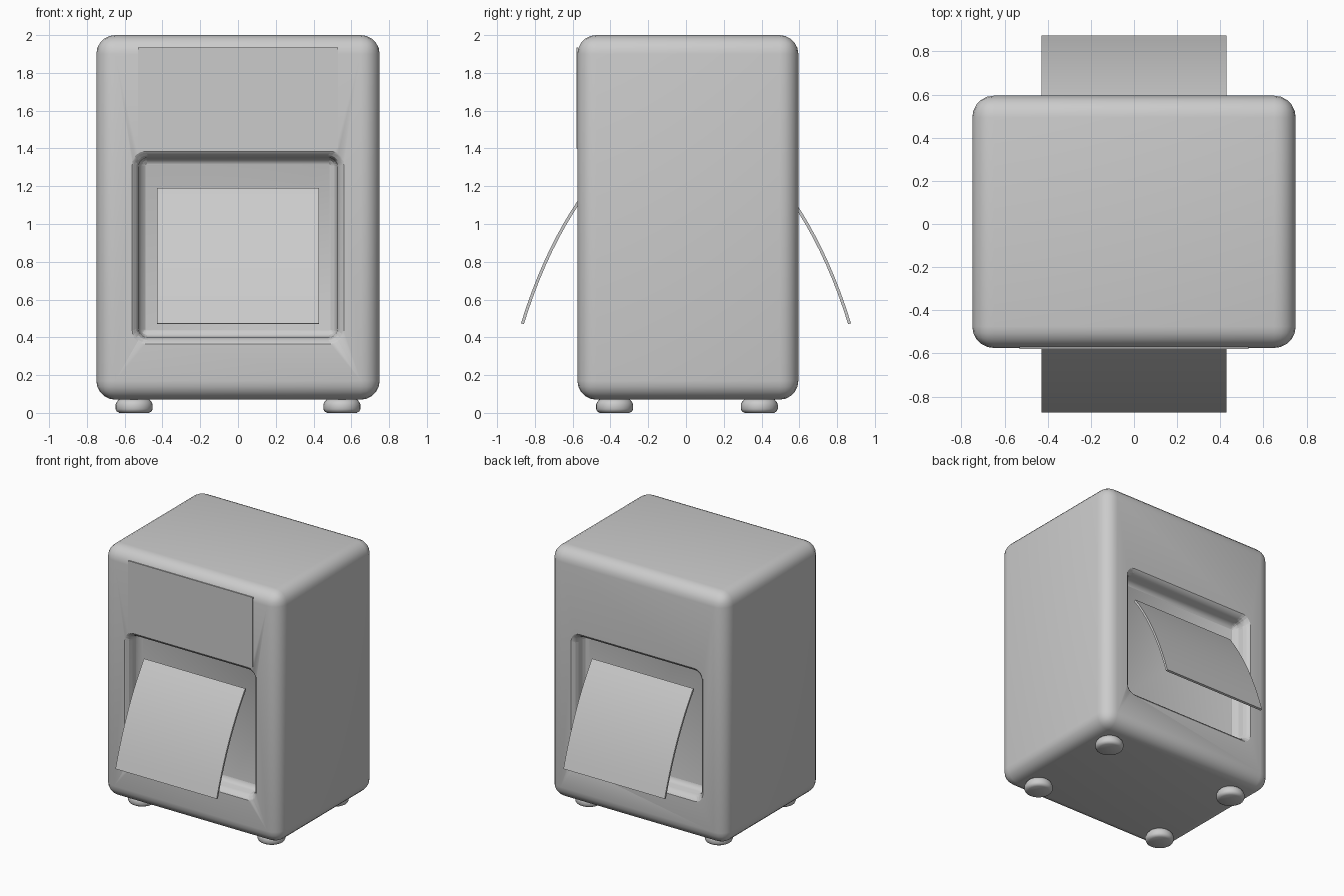
import bpy, bmesh, math
from mathutils import Vector

if "Cube" in bpy.data.objects:
    bpy.data.objects.remove(bpy.data.objects["Cube"])

grey = bpy.data.materials.new("plain grey")
grey.diffuse_color = (0.6, 0.6, 0.6, 1)
grey.use_nodes = True
grey.node_tree.nodes["Principled BSDF"].inputs["Base Color"].default_value = grey.diffuse_color


def finish(bm, name, smooth=True, angle=35):
    bmesh.ops.recalc_face_normals(bm, faces=bm.faces)
    me = bpy.data.meshes.new(name)
    bm.to_mesh(me)
    bm.free()
    ob = bpy.data.objects.new(name, me)
    bpy.context.collection.objects.link(ob)
    me.materials.append(grey)
    if smooth:
        smooth_shade(ob, angle)
    return ob


def smooth_shade(ob, angle=35):
    bpy.ops.object.select_all(action='DESELECT')
    ob.select_set(True)
    bpy.context.view_layer.objects.active = ob
    bpy.ops.object.shade_smooth_by_angle(angle=math.radians(angle))


def box(name, lo, hi, bevel=0, segs=4):
    bm = bmesh.new()
    bmesh.ops.create_cube(bm, size=1)
    lo, hi = Vector(lo), Vector(hi)
    for v in bm.verts:
        v.co = Vector([lo[i] + (v.co[i] + 0.5) * (hi[i] - lo[i]) for i in range(3)])
    if bevel:
        bmesh.ops.bevel(bm, geom=bm.edges[:], offset=bevel, segments=segs,
                        profile=0.5, affect='EDGES')
    return finish(bm, name, bool(bevel))


def rounded_rect(hw, z0, z1, r, y, n=5):
    pts = []
    for cx, cz, a0 in ((hw - r, z1 - r, 0), (r - hw, z1 - r, 90),
                       (r - hw, z0 + r, 180), (hw - r, z0 + r, 270)):
        for i in range(n + 1):
            a = math.radians(a0 + 90 * i / n)
            pts.append((cx + r * math.cos(a), y, cz + r * math.sin(a)))
    return pts


def recess_cutter(name, face_y, inward):
    # lofted dispensing opening: rounded lip, then a wall tapering to the floor
    # each ring: shrink from the lip outline, depth, corner radius
    rings = [(0, -0.05, .07), (0, 0, .07), (.008, .006, .065), (.022, .02, .06),
             (.033, .045, .05), (.038, .085, .04), (.048, .105, .03), (.07, .12, .008)]
    bm = bmesh.new()
    loops = [[bm.verts.new(p) for p in
              rounded_rect(.56 - s, .365 + s, 1.385 - s, r, face_y + inward * d)]
             for s, d, r in rings]
    n = len(loops[0])
    for a, b in zip(loops, loops[1:]):
        for i in range(n):
            j = (i + 1) % n
            bm.faces.new((a[i], a[j], b[j], b[i]))
    bm.faces.new(loops[0])
    bm.faces.new(loops[-1])
    ob = finish(bm, name, False)
    ob.hide_render = True
    return ob


# housing with an opening on the front and the back
body = box("housing", (-.75, -.575, .07), (.75, .595, 2), .1, 5)
for name, y, d in (("front_opening_cutter", -.575, 1), ("back_opening_cutter", .595, -1)):
    cutter = recess_cutter(name, y, d)
    mod = body.modifiers.new(name, 'BOOLEAN')
    mod.operation, mod.solver, mod.object = 'DIFFERENCE', 'EXACT', cutter
    bpy.context.view_layer.objects.active = body
    bpy.ops.object.modifier_apply(modifier=name)
    bpy.data.objects.remove(cutter)
smooth_shade(body)

# flat label plate above the front opening
box("front_plate", (-.53, -.579, 1.40), (.53, -.571, 1.935))


# napkins curving out of the openings, front and back
def napkin(name, side):
    p0, p1, p2 = Vector((.52, 1.185)), Vector((.715, .86)), Vector((.866, .472))
    bm = bmesh.new()
    inner, outer = [], []
    n, thick = 10, .016
    for i in range(n + 1):
        t = i / n
        ctrl = 2 * p1 - (p0 + p2) / 2
        p = (1 - t) ** 2 * p0 + 2 * t * (1 - t) * ctrl + t * t * p2
        tan = ((1 - t) * (ctrl - p0) + t * (p2 - ctrl)).normalized()
        nor = Vector((-tan.y, tan.x)) * thick / 2
        outer.append(p + nor)
        inner.append(p - nor)
    ring = outer + inner[::-1]
    left = [bm.verts.new((-.43, side * q.x, q.y)) for q in ring]
    right = [bm.verts.new((.43, side * q.x, q.y)) for q in ring]
    m = len(ring)
    for i in range(m):
        j = (i + 1) % m
        bm.faces.new((left[i], left[j], right[j], right[i]))
    for i in range(n):
        for s in (left, right):
            bm.faces.new((s[i], s[i + 1], s[m - 2 - i], s[m - 1 - i]))
    finish(bm, name)


napkin("front_napkin", -1)
napkin("back_napkin", 1)


# round rubber feet, turned from a small profile
def foot(name, x, y):
    bm = bmesh.new()
    profile = [(.078, 0), (.092, .008), (.098, .02), (.098, .045), (.092, .058), (.08, .072)]
    n = 24
    rings = [[bm.verts.new((x + r * math.cos(2 * math.pi * i / n),
                            y + r * math.sin(2 * math.pi * i / n), z)) for i in range(n)]
             for r, z in profile]
    for a, b in zip(rings, rings[1:]):
        for i in range(n):
            j = (i + 1) % n
            bm.faces.new((a[i], a[j], b[j], b[i]))
    bm.faces.new(rings[0])
    bm.faces.new(rings[-1])
    finish(bm, name, angle=50)


for fx, side in ((-.55, "left"), (.55, "right")):
    for fy, end in ((-.378, "front"), (.388, "back")):
        foot(f"{end}_{side}_foot", fx, fy)
